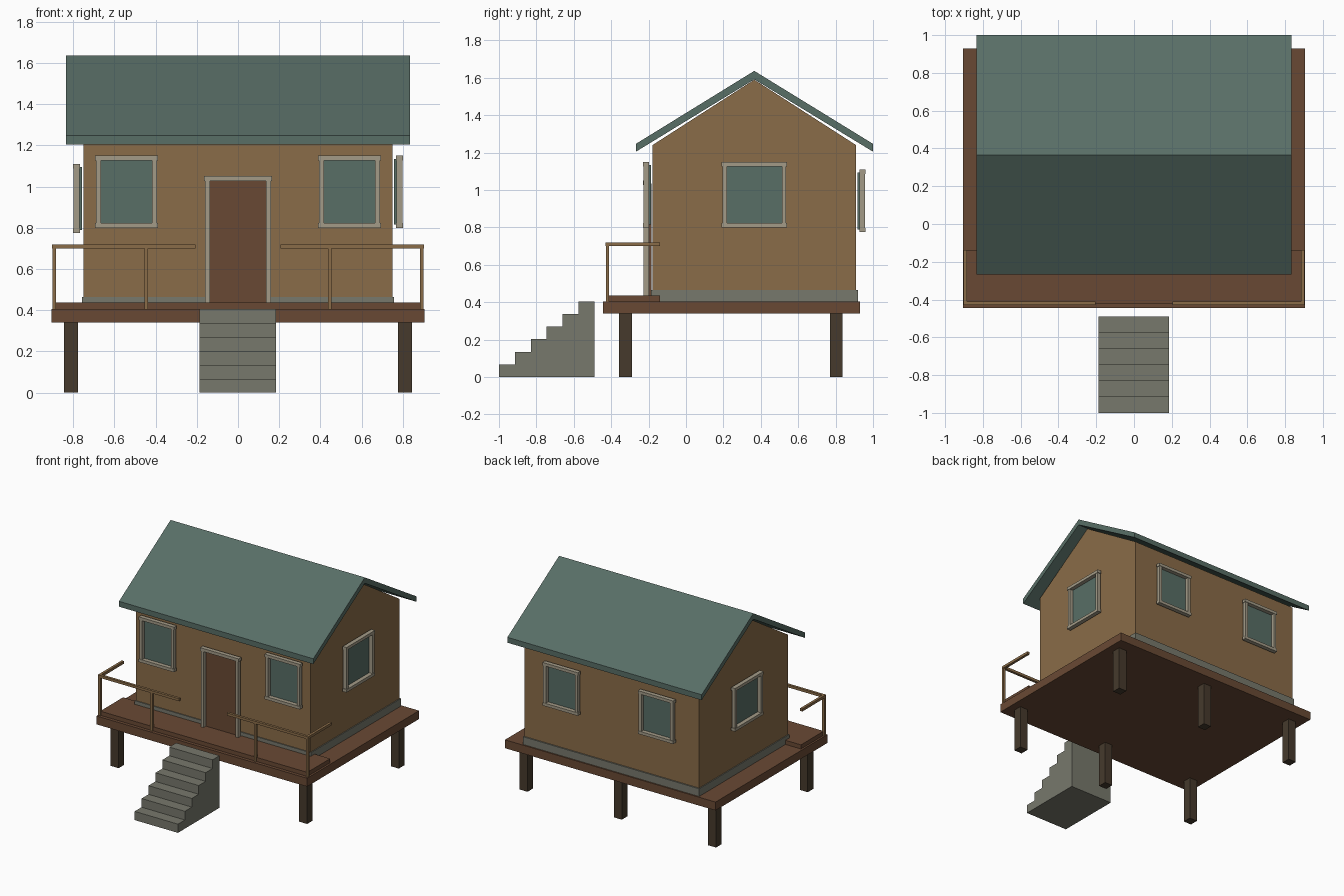
import bpy, bmesh
from mathutils import Matrix, Vector
from math import radians

if "Cube" in bpy.data.objects:
    bpy.data.objects.remove(bpy.data.objects["Cube"])


def material(name, hex_code):
    m = bpy.data.materials.new(name)
    rgb = [int(hex_code[i:i + 2], 16) / 255 for i in (0, 2, 4)]
    m.diffuse_color = [((c + 0.055) / 1.055) ** 2.4 if c > 0.04 else c / 12.92 for c in rgb] + [1]
    m.use_nodes = True
    m.node_tree.nodes["Principled BSDF"].inputs["Base Color"].default_value = m.diffuse_color
    return m


WALL = material("tan wood", "8A6C48")
GREEN = material("muted green", "586E66")
STONE = material("grey stone", "77786C")
TRIM = material("pale trim", "A39B87")
DECK = material("red brown wood", "694934")
POST = material("dark wood", "463A2C")


def finish(name, bm, mat):
    bmesh.ops.recalc_face_normals(bm, faces=bm.faces)
    me = bpy.data.meshes.new(name)
    bm.to_mesh(me)
    bm.free()
    me.materials.append(mat)
    ob = bpy.data.objects.new(name, me)
    bpy.context.collection.objects.link(ob)
    return ob


def boxes(name, mat, spans, matrix=Matrix()):
    """One object made of boxes, each given as (x0, x1, y0, y1, z0, z1)."""
    bm = bmesh.new()
    for x0, x1, y0, y1, z0, z1 in spans:
        place = Matrix.Translation(((x0 + x1) / 2, (y0 + y1) / 2, (z0 + z1) / 2))
        size = Matrix.Diagonal((x1 - x0, y1 - y0, z1 - z0, 1))
        bmesh.ops.create_cube(bm, size=1, matrix=matrix @ place @ size)
    return finish(name, bm, mat)


def prism(name, mat, profile, x0, x1):
    """Extrude a (y, z) profile along x."""
    bm = bmesh.new()
    face = bm.faces.new([bm.verts.new((x0, y, z)) for y, z in profile])
    ext = bmesh.ops.extrude_face_region(bm, geom=[face])
    verts = [g for g in ext["geom"] if isinstance(g, bmesh.types.BMVert)]
    bmesh.ops.translate(bm, verts=verts, vec=Vector((x1 - x0, 0, 0)))
    return finish(name, bm, mat)


def facing(x, y, angle):
    return Matrix.Translation((x, y, 0)) @ Matrix.Rotation(radians(angle), 4, 'Z')


def window(name, x, y, angle, z0, z1, half):
    """Pane and four-bar frame standing off a wall; local -y points outward."""
    m = facing(x, y, angle)
    t = 0.023
    boxes(name + "_pane", GREEN,
          [(-half + 0.015, half - 0.015, -0.018, -0.008, z0 + 0.015, z1 - 0.015)], m)
    sides = [(s * (half - t / 2) - t / 2, s * (half - t / 2) + t / 2, -0.047, -0.018, z0 + t, z1 - t)
             for s in (-1, 1)]
    bars = [(-half - 0.005, half + 0.005, -0.05, -0.017, z, z + t) for z in (z0, z1 - t)]
    boxes(name + "_frame", TRIM, sides + bars, m)


# Platform on six stilts
boxes("deck", DECK, [(-0.905, 0.905, -0.445, 0.93, 0.34, 0.405)])
boxes("porch_floor", DECK, [(-0.89, 0.89, -0.42, -0.14, 0.405, 0.437)])
boxes("stilts", POST, [(x - 0.034, x + 0.034, y - 0.034, y + 0.034, 0, 0.34)
                       for x in (-0.81, 0, 0.81) for y in (-0.323, 0.803)])

# House body, base skirt and roof
MID = 0.365
prism("house_walls", WALL, [(-0.18, 0.405), (0.91, 0.405), (0.91, 1.24),
                            (MID, 1.59), (-0.18, 1.24)], -0.75, 0.75)
boxes("base_skirt", STONE, [(-0.757, 0.757, -0.187, 0.92, 0.405, 0.465)])
prism("roof", GREEN, [(-0.268, 1.205), (MID, 1.592), (1.0, 1.205),
                      (1.0, 1.247), (MID, 1.637), (-0.268, 1.247)], -0.835, 0.835)

# Windows
for side, s in (("left", -1), ("right", 1)):
    window("front_window_" + side, 0.541 * s, -0.18, 0, 0.80, 1.15, 0.147)
    window("back_window_" + side, 0.41 * s, 0.91, 180, 0.775, 1.11, 0.147)
window("right_window", 0.75, MID, 90, 0.80, 1.15, 0.17)
window("left_window", -0.75, MID, -90, 0.775, 1.11, 0.17)

# Door and its surround
door = facing(0, -0.18, 0)
boxes("door", DECK, [(-0.145, 0.145, -0.018, -0.005, 0.437, 1.035)], door)
boxes("door_frame", TRIM,
      [(-0.16, -0.137, -0.047, -0.018, 0.437, 1.03), (0.137, 0.16, -0.047, -0.018, 0.437, 1.03),
       (-0.166, 0.166, -0.05, -0.017, 1.028, 1.052)], door)

# Porch railings
for side, s in (("left", -1), ("right", 1)):
    rails = [(0.205, 0.903, -0.43, -0.41, 0.70, 0.72), (0.883, 0.903, -0.41, -0.138, 0.70, 0.72)]
    rails += [(x - 0.009, x + 0.009, -0.429, -0.411, 0.405, 0.70) for x in (0.445, 0.892)]
    if s < 0:
        rails = [(-b, -a, *rest) for a, b, *rest in rails]
    boxes(side + "_railing", WALL, rails)

# Stone steps: a stair profile extruded sideways
N, RUN, RISE = 6, 0.51 / 6, 0.405 / 6
stairs = [(-0.49, 0), (-1.0, 0)]
for i in range(N):
    stairs += [(-1.0 + i * RUN, (i + 1) * RISE), (-1.0 + (i + 1) * RUN, (i + 1) * RISE)]
prism("steps", STONE, stairs, -0.188, 0.184)
